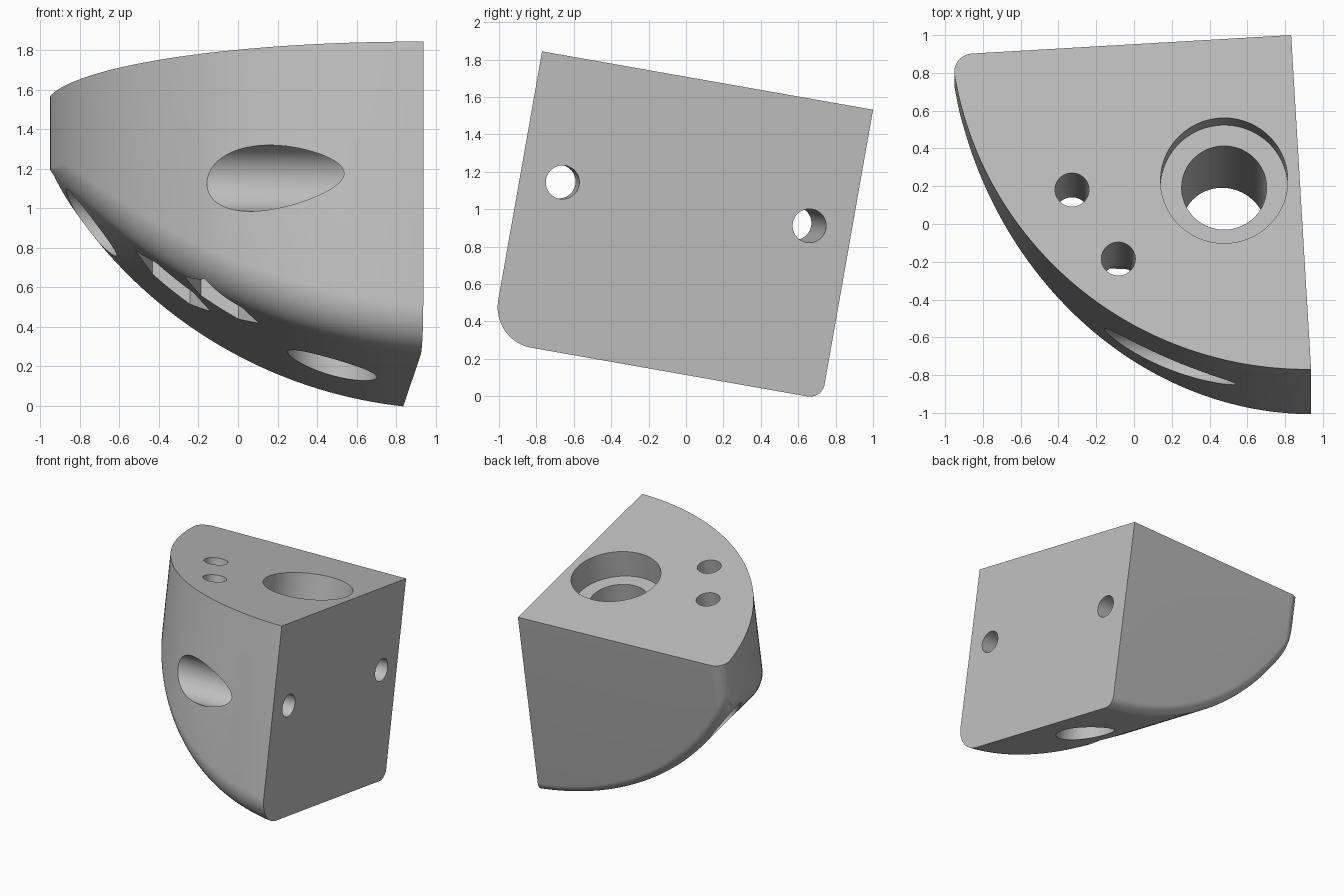
import bpy, bmesh, math
from math import sqrt, sin, cos, pi, radians
from mathutils import Matrix, Vector

if "Cube" in bpy.data.objects:
    bpy.data.objects.remove(bpy.data.objects["Cube"])

grey = bpy.data.materials.new("light_grey")
grey.use_nodes = True
colour = (0.52, 0.52, 0.52, 1)
grey.diffuse_color = colour
grey.node_tree.nodes["Principled BSDF"].inputs["Base Color"].default_value = colour

# Local frame: the square corner is the origin, the body lies towards -x, -y, -z
WALL_C, WALL_R = 0.09, 1.892                     # curved front wall (vertical cylinder)
BASE_X, BASE_Z, BASE_R = 0.231, 0.718, 2.3       # curved underside (cylinder along y)
FRONT_FILLET, BACK_FILLET, SIDE_FILLET = 0.22, 0.08, 0.1
X_MIN = -1.791


def wall_y(x, inset=0.0):
    return WALL_C - sqrt(max(0, (WALL_R - inset) ** 2 - (x - WALL_C) ** 2))


def base_z(x, inset=0.0):
    return BASE_Z - sqrt(max(0, (BASE_R - inset) ** 2 - (x - BASE_X) ** 2))


def section(x):
    """Rounded cross-section of the body at one x."""
    front, bottom, back = wall_y(x), base_z(x), 0.0
    side_x = X_MIN - 0.001 + SIDE_FILLET
    if x < side_x:
        back = -SIDE_FILLET + sqrt(max(0, SIDE_FILLET ** 2 - (x - side_x) ** 2))
    width = back - front
    # Front edge fillet follows the angle between wall and underside
    turn = math.acos((x - WALL_C) / WALL_R * (x - BASE_X) / BASE_R)
    inset = FRONT_FILLET * math.tan(turn / 2) * sin(turn)
    full = wall_y(x, inset) - front
    a = min(full, 0.5 * width)
    b = (base_z(x, inset) - bottom) * a / full
    a2 = min(BACK_FILLET, 0.4 * width)
    b2 = (base_z(x, BACK_FILLET) - bottom) * a2 / BACK_FILLET
    pts = [(back, 0), (front, 0)]
    n = 12
    for i in range(n + 1):
        t = pi / 2 * i / n
        pts.append((front + a - a * cos(t), bottom + b - b * sin(t)))
    for i in range(n + 1):
        t = pi / 2 * i / n
        pts.append((back - a2 + a2 * sin(t), bottom + b2 - b2 * cos(t)))
    return [Vector((x, y, z)) for y, z in pts]


def make_object(name, bm):
    bmesh.ops.recalc_face_normals(bm, faces=bm.faces)
    mesh = bpy.data.meshes.new(name)
    bm.to_mesh(mesh)
    bm.free()
    mesh.materials.append(grey)
    ob = bpy.data.objects.new(name, mesh)
    bpy.context.collection.objects.link(ob)
    return ob


# Body: sections lofted along x
bm = bmesh.new()
steps = 80
rings = [[bm.verts.new(p) for p in section(X_MIN * (1 - (i / steps) ** 2))]
         for i in range(steps + 1)]
for r, s in zip(rings, rings[1:]):
    for j in range(len(r)):
        k = (j + 1) % len(r)
        bm.faces.new((r[j], r[k], s[k], s[j]))
bm.faces.new(rings[0])
bm.faces.new(rings[-1])
body = make_object("corner_block", bm)


def drill(name, axis, u, v, radius, start, end, sides=64):
    """Cut a prism along z (u, v = x, y) or along x (u, v = y, z)."""
    bm = bmesh.new()
    ends = []
    for d in (start, end):
        ring = []
        for i in range(sides):
            t = 2 * pi * i / sides
            p, q = u + radius * cos(t), v + radius * sin(t)
            ring.append(bm.verts.new((p, q, d) if axis == "z" else (d, p, q)))
        bm.faces.new(ring)
        ends.append(ring)
    for i in range(sides):
        k = (i + 1) % sides
        bm.faces.new((ends[0][i], ends[0][k], ends[1][k], ends[1][i]))
    cutter = make_object(name, bm)
    cutter.hide_render = True
    mod = body.modifiers.new(name, "BOOLEAN")
    mod.operation, mod.solver, mod.object = "DIFFERENCE", "EXACT", cutter
    bpy.context.view_layer.objects.active = body
    bpy.ops.object.modifier_apply(modifier=name)
    bpy.data.objects.remove(cutter)


# Large stepped hole from the top
drill("large_bore", "z", -0.40, -0.76, 0.225, 0.1, -2)
drill("large_recess", "z", -0.40, -0.76, 0.337, 0.1, -0.22)
# Two bolt holes with hexagonal nut pockets underneath
for x, y in ((-1.207, -0.762), (-0.984, -1.147)):
    drill("bolt_hole", "z", x, y, 0.09, 0.1, -2, 48)
    drill("nut_pocket", "z", x, y, 0.19, -0.74, -2, 6)
# Two cross holes from the flat side, widened where they leave the curved side
for y, floor in ((-1.57, -0.35), (-0.228, -1.37)):
    drill("cross_hole", "x", y, -0.67, 0.09, 0.1, -2.2, 48)
    drill("cross_recess", "x", y, -0.67, 0.168, floor, -2.2)

# Tilt and place the finished block
turn = Matrix.Rotation(radians(-10), 4, "X") @ Matrix.Rotation(radians(3.36), 4, "Z")
body.data.transform(Matrix.Translation((0.832, 1.0, 1.532)) @ turn)
bpy.ops.object.select_all(action="DESELECT")
body.select_set(True)
bpy.context.view_layer.objects.active = body
bpy.ops.object.shade_smooth_by_angle(angle=radians(28))
